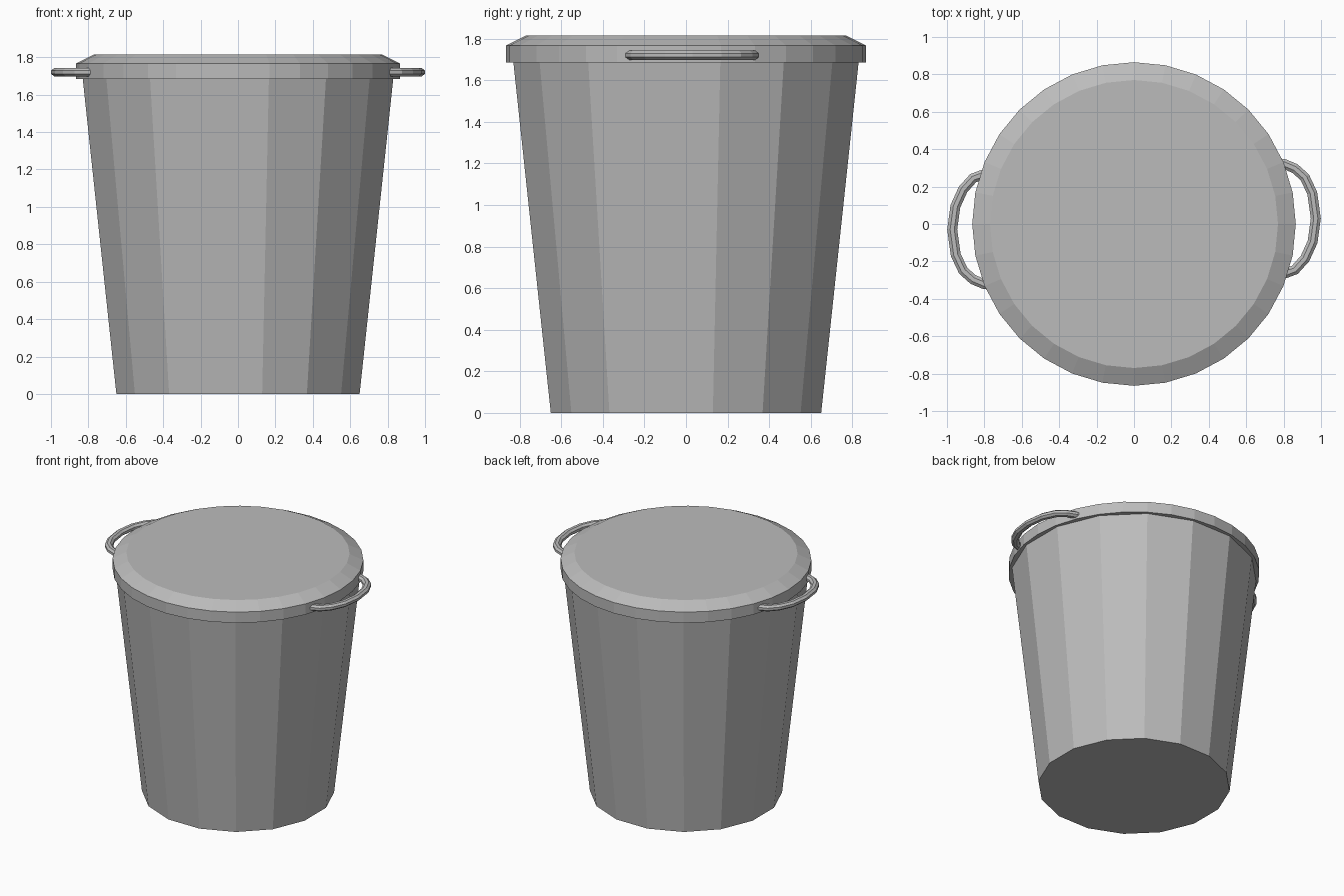
import bpy, bmesh, math
from mathutils import Vector

if "Cube" in bpy.data.objects:
    bpy.data.objects.remove(bpy.data.objects["Cube"])

# mid-grey finish shared by all parts
grey = bpy.data.materials.new("mid_grey")
grey.diffuse_color = (0.5, 0.5, 0.5, 1.0)
grey.use_nodes = True
grey.node_tree.nodes["Principled BSDF"].inputs["Base Color"].default_value = grey.diffuse_color


def finish(name, bm):
    bmesh.ops.recalc_face_normals(bm, faces=bm.faces)
    mesh = bpy.data.meshes.new(name)
    bm.to_mesh(mesh)
    bm.free()
    mesh.materials.append(grey)
    obj = bpy.data.objects.new(name, mesh)
    bpy.context.collection.objects.link(obj)
    return obj


def skin(bm, rings):
    # join successive vertex rings and cap both ends
    rings = [[bm.verts.new(p) for p in ring] for ring in rings]
    n = len(rings[0])
    for a, b in zip(rings, rings[1:]):
        for i in range(n):
            j = (i + 1) % n
            bm.faces.new((a[i], a[j], b[j], b[i]))
    bm.faces.new(rings[0][::-1])
    bm.faces.new(rings[-1])


def lathe(name, profile, sides, offset=0.0):
    bm = bmesh.new()
    angles = [2 * math.pi * i / sides + offset for i in range(sides)]
    skin(bm, [[(r * math.cos(a), r * math.sin(a), z) for a in angles]
              for r, z in profile])
    return finish(name, bm)


def handle(name, path, z, half_w, half_h, sign, sides=8):
    pts = [Vector((x * sign, y * sign, z)) for x, y in path]
    bm = bmesh.new()
    rings = []
    for i, p in enumerate(pts):
        t = (pts[min(i + 1, len(pts) - 1)] - pts[max(i - 1, 0)]).normalized()
        side = t.cross(Vector((0, 0, 1)))
        ring = []
        for k in range(sides):
            a = 2 * math.pi * (k + 0.5) / sides
            ring.append(p + side * half_w * math.cos(a)
                        + Vector((0, 0, half_h * math.sin(a))))
        rings.append(ring)
    skin(bm, rings)
    return finish(name, bm)


# tapered 16-sided bucket
lathe("bin_body", [(0.663, 0.0), (0.848, 1.70)], 16, math.pi / 16)

# overhanging 32-sided lid with a bevelled top edge
lathe("bin_lid", [(0.865, 1.685), (0.865, 1.767), (0.77, 1.815)], 32)

# carrying handles, the second one turned half a circle
path = [(0.74, 0.325), (0.80, 0.322), (0.86, 0.297), (0.913, 0.25), (0.953, 0.165),
        (0.972, 0.03), (0.955, -0.095), (0.914, -0.185), (0.86, -0.245),
        (0.80, -0.267), (0.74, -0.27)]
handle("right_handle", path, 1.72, 0.029, 0.024, 1)
handle("left_handle", path, 1.72, 0.029, 0.024, -1)
